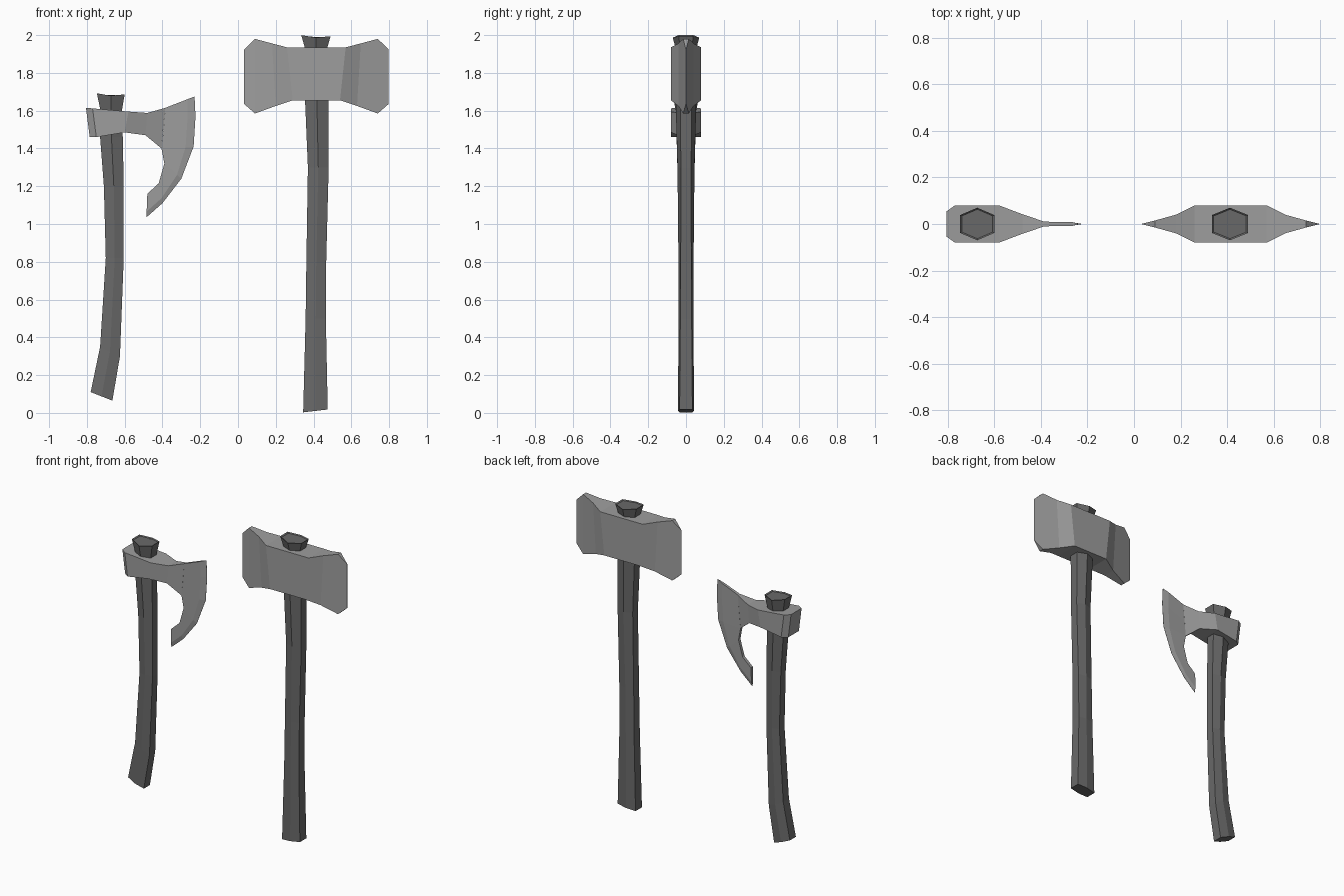
import bpy
import bmesh
from mathutils import Vector

cube = bpy.data.objects.get("Cube")
if cube:
    bpy.data.objects.remove(cube, do_unlink=True)


def material(name, value):
    mat = bpy.data.materials.new(name)
    mat.use_nodes = True
    colour = (value, value, value, 1)
    mat.diffuse_color = colour
    bsdf = mat.node_tree.nodes["Principled BSDF"]
    bsdf.inputs["Base Color"].default_value = colour
    bsdf.inputs["Roughness"].default_value = 0.8
    return mat


steel = material("grey steel", 0.34)
wood = material("dark grey handle", 0.14)


def loft(name, rings, mat):
    """Skin a row of equal closed rings and cap both ends."""
    bm = bmesh.new()
    rows = [[bm.verts.new(p) for p in ring] for ring in rings]
    n = len(rows[0])
    for a, b in zip(rows, rows[1:]):
        for i in range(n):
            j = (i + 1) % n
            bm.faces.new((a[i], a[j], b[j], b[i]))
    bm.faces.new(rows[0])
    bm.faces.new(rows[-1])
    bmesh.ops.remove_doubles(bm, verts=bm.verts, dist=0.0002)
    bmesh.ops.recalc_face_normals(bm, faces=bm.faces)
    mesh = bpy.data.meshes.new(name)
    bm.to_mesh(mesh)
    bm.free()
    mesh.materials.append(mat)
    obj = bpy.data.objects.new(name, mesh)
    bpy.context.collection.objects.link(obj)
    return obj


def hexagon(left, right, depth, flat, dip=0):
    """Six-sided ring between two (x, z) points, with ridges front and back."""
    a, b = Vector((left[0], 0, left[1])), Vector((right[0], 0, right[1]))
    mid = (a + b) / 2 - Vector((0, 0, dip))
    y, side = Vector((0, depth, 0)), Vector((0, depth * flat, 0))
    return [a - side, mid - y, b - side, b + side, mid + y, a + side]


def handle(name, sections):
    rings = [hexagon(*s) for s in sections]
    # sunken end grain inside the flared top
    top = rings[-1]
    centre = sum(top, Vector()) / len(top)
    rings.append([centre + (p - centre) * 0.9 - Vector((0, 0, 0.006)) for p in top])
    return loft(name, rings, wood)


def section(upper, lower, thick):
    """Rectangular ring across a head, from upper to lower (x, z) point."""
    return [(x, y, z) for (x, z), y in
            ((upper, -thick), (lower, -thick), (lower, thick), (upper, thick))]


# Curved handle of the bearded axe
handle("bearded_axe_handle", [
    ((-.78, .11), (-.665, .065), .042, .75),
    ((-.73, .35), (-.625, .30), .04, .75),
    ((-.70, .82), (-.605, .82), .038, .7),
    ((-.71, 1.2), (-.605, 1.2), .043, .6),
    ((-.73, 1.46), (-.61, 1.46), .05, .55),
    ((-.73, 1.61), (-.615, 1.60), .055, .55),
    ((-.747, 1.692), (-.60, 1.686), .07, .55, .01),
])

# Straight handle of the double axe
handle("double_axe_handle", [
    ((.345, .003), (.475, .018), .042, .8),
    ((.358, .5), (.465, .5), .04, .75),
    ((.362, .8), (.467, .8), .04, .7),
    ((.37, 1.3), (.48, 1.3), .045, .6),
    ((.355, 1.655), (.48, 1.655), .055, .55),
    ((.355, 1.93), (.472, 1.93), .055, .55),
    ((.335, 2.0), (.49, 1.994), .07, .55, .01),
])

# Bearded axe: chamfered socket narrowing into the neck
loft("bearded_axe_socket", [
    section((-.805, 1.615), (-.785, 1.46), .055),
    section((-.77, 1.612), (-.75, 1.46), .08),
    section((-.58, 1.595), (-.60, 1.485), .08),
    section((-.48, 1.588), (-.49, 1.47), .042),
    section((-.385, 1.615), (-.405, 1.40), .01),
], steel)

# Bearded axe: thin blade, running from the toe down to the beard
back = [(-.385, 1.615), (-.395, 1.5), (-.405, 1.40),
        (-.39, 1.32), (-.42, 1.215), (-.48, 1.16)]
edge = [(-.23, 1.675), (-.225, 1.57), (-.235, 1.41),
        (-.30, 1.24), (-.40, 1.11), (-.485, 1.035)]
rings = []
for b, e in zip(back, edge):
    mx, mz = Vector(b).lerp(Vector(e), 0.75)
    rings.append([(b[0], -.01, b[1]), (mx, -.008, mz), (e[0], -.0005, e[1]),
                  (e[0], .0005, e[1]), (mx, .008, mz), (b[0], .01, b[1])])
loft("bearded_axe_blade", rings, steel)

# Double axe head: half profile mirrored about the handle
# upper offset, upper z, lower offset, lower z, half thickness
half = [
    (.155, 1.935, .125, 1.655, .08),
    (.235, 1.956, .215, 1.625, .04),
    (.325, 1.98, .325, 1.585, .015),
    (.382, 1.925, .382, 1.635, .0005),
]
profile = [(-u, uz, -l, lz, t) for u, uz, l, lz, t in reversed(half)] + half
loft("double_axe_head", [
    section((.415 + u, uz), (.415 + l, lz), t) for u, uz, l, lz, t in profile
], steel)
